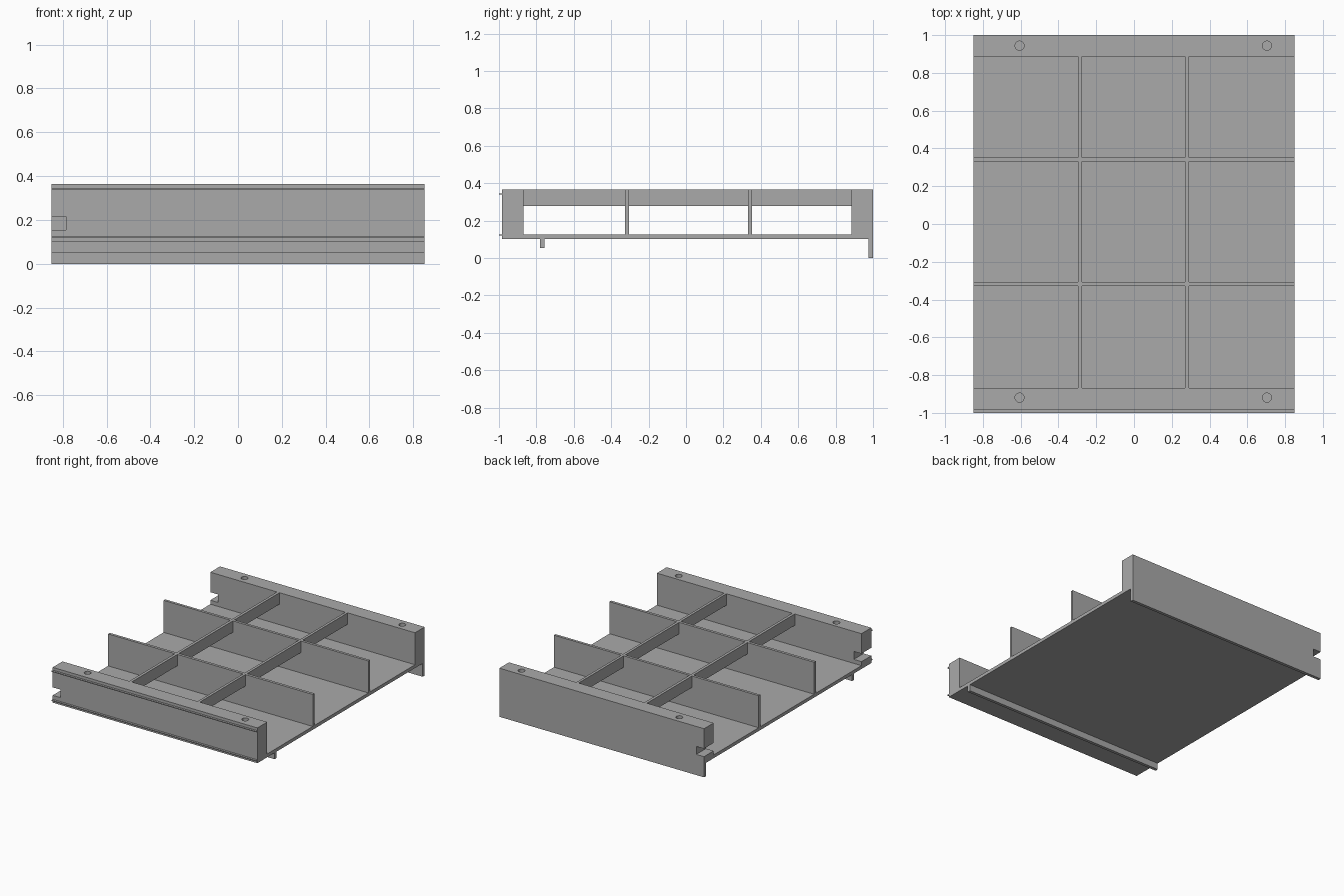
import bpy
from mathutils import Vector

old = bpy.data.objects.get("Cube")
if old:
    bpy.data.objects.remove(old, do_unlink=True)

GREY = (0.4, 0.4, 0.4, 1)
grey = bpy.data.materials.new("plain grey")
grey.use_nodes = True
grey.diffuse_color = GREY
grey.node_tree.nodes["Principled BSDF"].inputs["Base Color"].default_value = GREY

W = 0.85                       # half width
FLOOR_LOW, FLOOR, TOP = 0.10, 0.125, 0.365


def box(name, x, y, z):
    """Box spanning the given (low, high) ranges."""
    low, high = (Vector(c) for c in zip(x, y, z))
    bpy.ops.mesh.primitive_cube_add(size=1, location=(low + high) / 2)
    ob = bpy.context.object
    ob.name = name
    ob.scale = high - low
    bpy.ops.object.transform_apply(location=False, rotation=False, scale=True)
    ob.data.materials.append(grey)
    return ob


def cut(ob, cutter):
    cutter.hide_render = True
    cutter.hide_set(True)
    cutter.display_type = 'WIRE'
    mod = ob.modifiers.new("cut", 'BOOLEAN')
    mod.operation = 'DIFFERENCE'
    mod.solver = 'EXACT'
    mod.object = cutter
    bpy.context.view_layer.objects.active = ob
    bpy.ops.object.modifier_apply(modifier=mod.name)
    bpy.data.objects.remove(cutter, do_unlink=True)


def end_block(name, y, hole_y):
    """Full-width end block with a side notch and two screw holes."""
    block = box(name, (-W, W), y, (FLOOR, TOP))
    cut(block, box("notch_cutter", (-W - 0.1, -0.786), (y[0] - 0.1, y[1] + 0.1), (0.155, 0.215)))
    for x in (-0.606, 0.704):
        bpy.ops.mesh.primitive_cylinder_add(vertices=32, radius=0.024, depth=0.4,
                                            location=(x, hole_y, TOP))
        cut(block, bpy.context.object)
    return block


# Tray floor and the two end blocks
front, back = (-0.984, -0.868), (0.886, 1.0)
box("tray_floor", (-W, W), (front[0], back[1]), (FLOOR_LOW, FLOOR))
end_block("front_block", front, -0.919)
end_block("back_block", back, 0.944)

# Thin lips along the front face
for name, z in (("upper_front_lip", 0.338), ("lower_front_lip", 0.119)):
    box(name, (-W, W), (-1.0, front[0]), (z, z + 0.006))

# Rib under the front and skirt below the back
box("under_rib", (-W, W), (-0.78, -0.757), (0.052, FLOOR_LOW))
box("back_skirt", (-W, W), (0.977, back[1]), (0, FLOOR_LOW))

# Cross dividers stand on the floor
cross = [(-0.327, -0.306), (0.332, 0.352)]
for i, y in enumerate(cross):
    box(f"cross_divider_{i + 1}", (-W, W), y, (FLOOR, TOP))

# Shallow long dividers hang between the blocks and cross dividers
stops = [front, *cross, back]
for side, x in (("right", (-0.296, -0.275)), ("left", (0.271, 0.291))):
    for i, (a, b) in enumerate(zip(stops, stops[1:])):
        box(f"{side}_long_divider_{i + 1}", x, (a[1], b[0]), (0.279, TOP))
